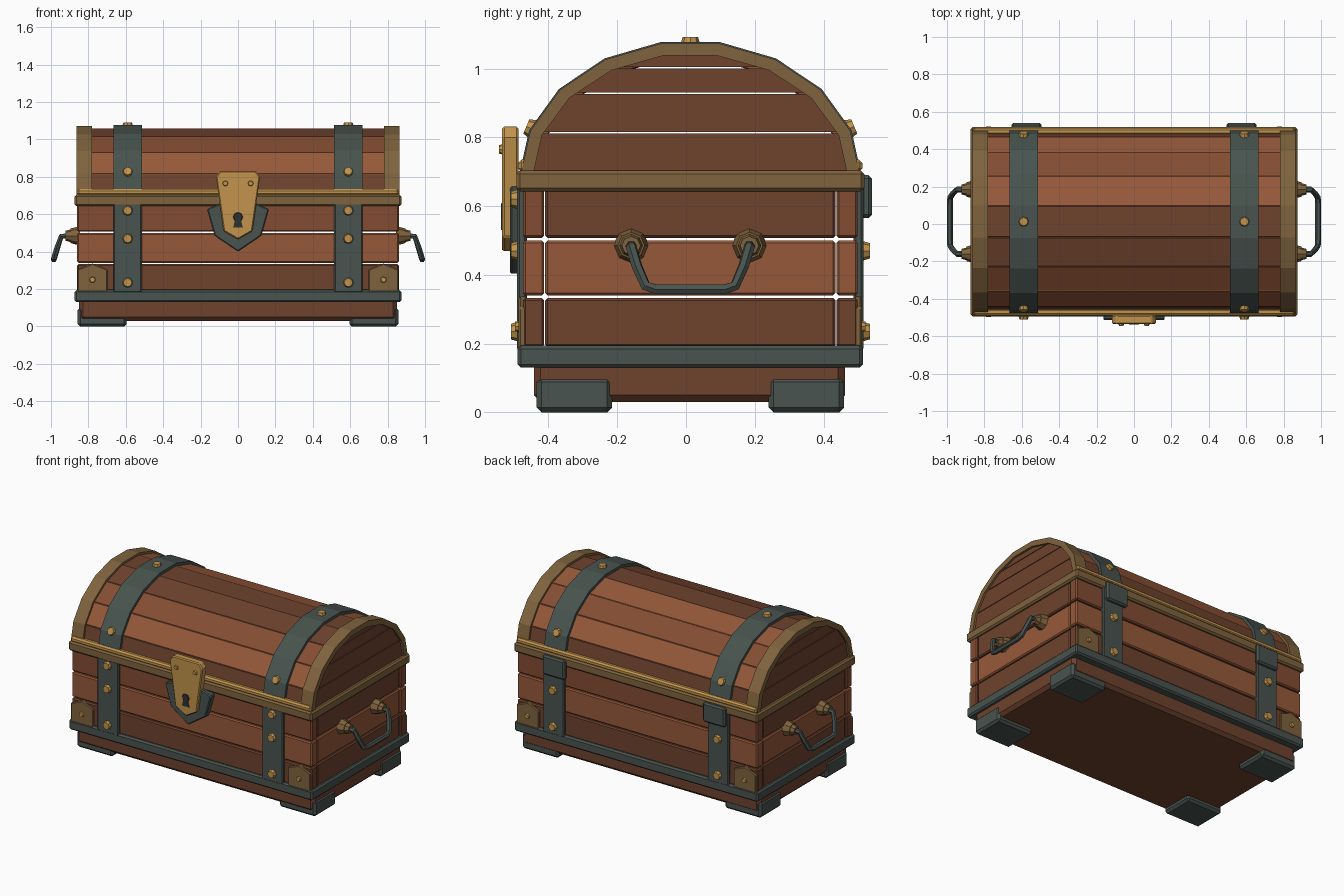
import bpy, bmesh, math
from mathutils import Vector, Matrix

if "Cube" in bpy.data.objects:
    bpy.data.objects.remove(bpy.data.objects["Cube"])


def material(name, rgb):
    m = bpy.data.materials.new(name)
    linear = [((c / 255 + 0.055) / 1.055) ** 2.4 for c in rgb] + [1.0]
    m.use_nodes = True
    m.diffuse_color = linear
    bsdf = m.node_tree.nodes["Principled BSDF"]
    bsdf.inputs["Base Color"].default_value = linear
    return m


LIGHT = material("light wood", (150, 89, 58))
MID = material("medium wood", (131, 76, 50))
DARK = material("dark wood", (110, 66, 45))
IRON = material("dark iron", (72, 83, 78))
BRONZE = material("aged bronze", (127, 99, 61))
BRASS = material("polished brass", (194, 148, 76))
HOLE = material("keyhole black", (46, 50, 48))

Y_SHIFT = 0.0125                      # body sits slightly behind the lock
A, B, Z0, SEGS = 0.495, 0.395, 0.684, 9   # lid arch ellipse


def finish(name, bm, mat, bevel=0.0):
    bmesh.ops.recalc_face_normals(bm, faces=bm.faces)
    bmesh.ops.translate(bm, verts=bm.verts, vec=(0, Y_SHIFT, 0))
    me = bpy.data.meshes.new(name)
    bm.to_mesh(me)
    bm.free()
    me.materials.append(mat)
    ob = bpy.data.objects.new(name, me)
    bpy.context.collection.objects.link(ob)
    if bevel:
        mod = ob.modifiers.new("Bevel", "BEVEL")
        mod.width, mod.segments, mod.limit_method = bevel, 1, "ANGLE"
        mod.angle_limit = math.radians(50)
    return ob


def prism_mesh(pts, axis, lo, hi):
    """Extrude a profile along x (points are y,z) or y (points are x,z)."""
    bm = bmesh.new()
    place = (lambda p, t: (t, p[0], p[1])) if axis == "x" else (lambda p, t: (p[0], t, p[1]))
    rings = [[bm.verts.new(place(p, t)) for p in pts] for t in (lo, hi)]
    for r in rings:
        bm.faces.new(r)
    for i in range(len(pts)):
        j = (i + 1) % len(pts)
        bm.faces.new((rings[0][i], rings[0][j], rings[1][j], rings[1][i]))
    return bm


def prism(name, pts, axis, lo, hi, mat, bevel=0.0):
    return finish(name, prism_mesh(pts, axis, lo, hi), mat, bevel)


def box(name, x, y, z, mat, bevel=0.007):
    pts = [(y[0], z[0]), (y[1], z[0]), (y[1], z[1]), (y[0], z[1])]
    return prism(name, pts, "x", x[0], x[1], mat, bevel)


def stud(name, pos, normal, r, depth, mat=BRASS):
    bm = bmesh.new()
    n = Vector(normal).normalized()
    rot = n.to_track_quat("Z", "Y").to_matrix().to_4x4()
    bmesh.ops.create_cone(bm, cap_ends=True, segments=8, radius1=r, radius2=r * 0.75,
                          depth=depth, matrix=Matrix.Translation(pos) @ rot)
    return finish(name, bm, mat)


def arc(inset, first=0, last=SEGS):
    """Points on the lid arch, front to back."""
    out = []
    for i in range(first, last + 1):
        t = math.pi * i / SEGS
        out.append((-(A - inset) * math.cos(t), Z0 + (B - inset) * math.sin(t)))
    return out


# Base, feet and lower iron band
box("base", (-0.85, 0.85), (-0.455, 0.45), (0.03, 0.15), DARK, 0.02)
for sx in (-1, 1):
    for sy in (-1, 1):
        box("foot", sorted((sx * 0.595, sx * 0.857)), sorted((sy * 0.228, sy * 0.447)),
            (0.0, 0.102), IRON, 0.014)
box("lower_band", (-0.873, 0.873), (-0.502, 0.502), (0.13, 0.195), IRON, 0.01)

# Body planks with narrow gaps
rows = [((0.19, 0.333), DARK, DARK), ((0.34, 0.5), LIGHT, LIGHT), ((0.507, 0.65), MID, DARK)]
for z, long_mat, end_mat in rows:
    for s in (-1, 1):
        box("long_plank", (-0.86, 0.86), sorted((s * 0.425, s * 0.487)), z, long_mat)
        box("end_plank", sorted((s * 0.8, s * 0.855)), (-0.422, 0.422), z, end_mat)

# Lid rim and brass edge strips
box("lid_rim", (-0.873, 0.873), (-0.506, 0.506), (0.643, 0.704), BRONZE, 0.01)
for s in (-1, 1):
    box("brass_edge", (-0.86, 0.86), sorted((s * 0.465, s * 0.501)), (0.7, 0.735), BRASS, 0.01)

# Lid planks, one for each facet of the arch
lid_mats = [DARK, LIGHT, MID, DARK, DARK, LIGHT, MID, LIGHT, DARK]
for i, mat in enumerate(lid_mats):
    prism("lid_plank", arc(0.014, i, i + 1) + arc(0.05, i, i + 1)[::-1], "x", -0.8, 0.8, mat, 0.003)

# Lid end boards and bronze end arches
levels = [0.7, 0.813, 0.928, 1.002, 1.06]
for s in (-1, 1):
    lo, hi = sorted((s * 0.78, s * 0.863))
    prism("end_arch", arc(0) + arc(0.036)[::-1], "x", lo, hi, BRONZE)
    lo, hi = sorted((s * 0.81, s * 0.85))
    for z_lo, z_hi in zip(levels, levels[1:]):
        bm = prism_mesh(arc(0.034), "x", lo, hi)
        for z, up in ((z_lo + 0.002, -1), (z_hi - 0.002, 1)):
            cut = bmesh.ops.bisect_plane(bm, geom=bm.verts[:] + bm.edges[:] + bm.faces[:],
                                         plane_co=(0, 0, z), plane_no=(0, 0, up), clear_outer=True)
            edges = [e for e in cut["geom_cut"] if isinstance(e, bmesh.types.BMEdge)]
            if edges:
                bmesh.ops.holes_fill(bm, edges=edges, sides=0)
        finish("lid_end_board", bm, DARK)

# Straps, studs, hinges and corner brackets
for sx in (-1, 1):
    x = sx * 0.59
    prism("lid_strap", arc(-0.004) + arc(0.02)[::-1], "x", x - 0.076, x + 0.076, IRON)
    stud("top_stud", (x, 0, Z0 + B), (0, 0, 1), 0.03, 0.026)
    for sy in (-1, 1):
        box("body_strap", (x - 0.076, x + 0.076), sorted((sy * 0.475, sy * 0.504)), (0.18, 0.69), IRON)
        for z in (0.235, 0.47, 0.62):
            stud("body_stud", (x, sy * 0.509, z), (0, sy, 0), 0.03, 0.026)
        t = math.radians(21)
        stud("lid_stud", (x, sy * (A + 0.003) * math.cos(t), Z0 + (B + 0.003) * math.sin(t)),
             (0, sy * math.cos(t), math.sin(t) * 1.1), 0.03, 0.026)
        bx = sx * 0.778
        lo, hi = sorted((sy * 0.475, sy * 0.499))
        prism("corner_bracket", [(bx - 0.08, 0.185), (bx + 0.08, 0.185), (bx + 0.08, 0.305),
                                 (bx, 0.337), (bx - 0.08, 0.305)], "y", lo, hi, BRONZE, 0.005)
        stud("bracket_stud", (bx, sy * 0.502, 0.25), (0, sy, 0), 0.018, 0.016)
    hx = sx * 0.575
    box("hinge", (hx - 0.08, hx + 0.08), (0.495, 0.528), (0.565, 0.69), IRON, 0.01)

# Lock plate, hasp and keyhole
mirror = lambda half: half + [(-x, z) for x, z in reversed(half) if x > 0]
prism("lock_plate", mirror([(0.0, 0.4), (0.125, 0.485), (0.166, 0.628), (0.09, 0.66)]),
      "y", -0.525, -0.48, IRON, 0.006)
prism("lock_hasp", mirror([(0.0, 0.466), (0.077, 0.51), (0.118, 0.8), (0.095, 0.832)]),
      "y", -0.547, -0.5, BRASS, 0.006)
stud("keyhole_top", (0, -0.547, 0.585), (0, -1, 0), 0.03, 0.006, HOLE)
prism("keyhole_slot", mirror([(0.026, 0.53), (0.012, 0.585)]), "y", -0.55, -0.545, HOLE)
for sx in (-1, 1):
    stud("hasp_rivet", (sx * 0.068, -0.55, 0.765), (0, -1, 0), 0.016, 0.014)

# Side handles on bronze mounts
half_path = [(0.885, 0.172, 0.488), (0.945, 0.172, 0.482), (0.965, 0.155, 0.425),
             (0.982, 0.13, 0.368), (0.985, 0.1, 0.358)]
for sx in (-1, 1):
    for sy in (-1, 1):
        stud("handle_mount", (sx * 0.87, sy * 0.172, 0.485), (sx, 0, 0), 0.052, 0.05, BRONZE)
        stud("handle_boss", (sx * 0.903, sy * 0.172, 0.485), (sx, 0, 0), 0.036, 0.036, BRONZE)
    path = [(sx * x, y, z) for x, y, z in half_path]
    path += [(x, -y, z) for x, y, z in reversed(path)]
    curve = bpy.data.curves.new("handle", "CURVE")
    curve.dimensions = "3D"
    curve.bevel_depth, curve.bevel_resolution, curve.use_fill_caps = 0.016, 1, True
    spline = curve.splines.new("POLY")
    spline.points.add(len(path) - 1)
    for p, co in zip(spline.points, path):
        p.co = (co[0], co[1] + Y_SHIFT, co[2], 1)
    spline.use_smooth = False
    curve.materials.append(IRON)
    bpy.context.collection.objects.link(bpy.data.objects.new("handle", curve))
